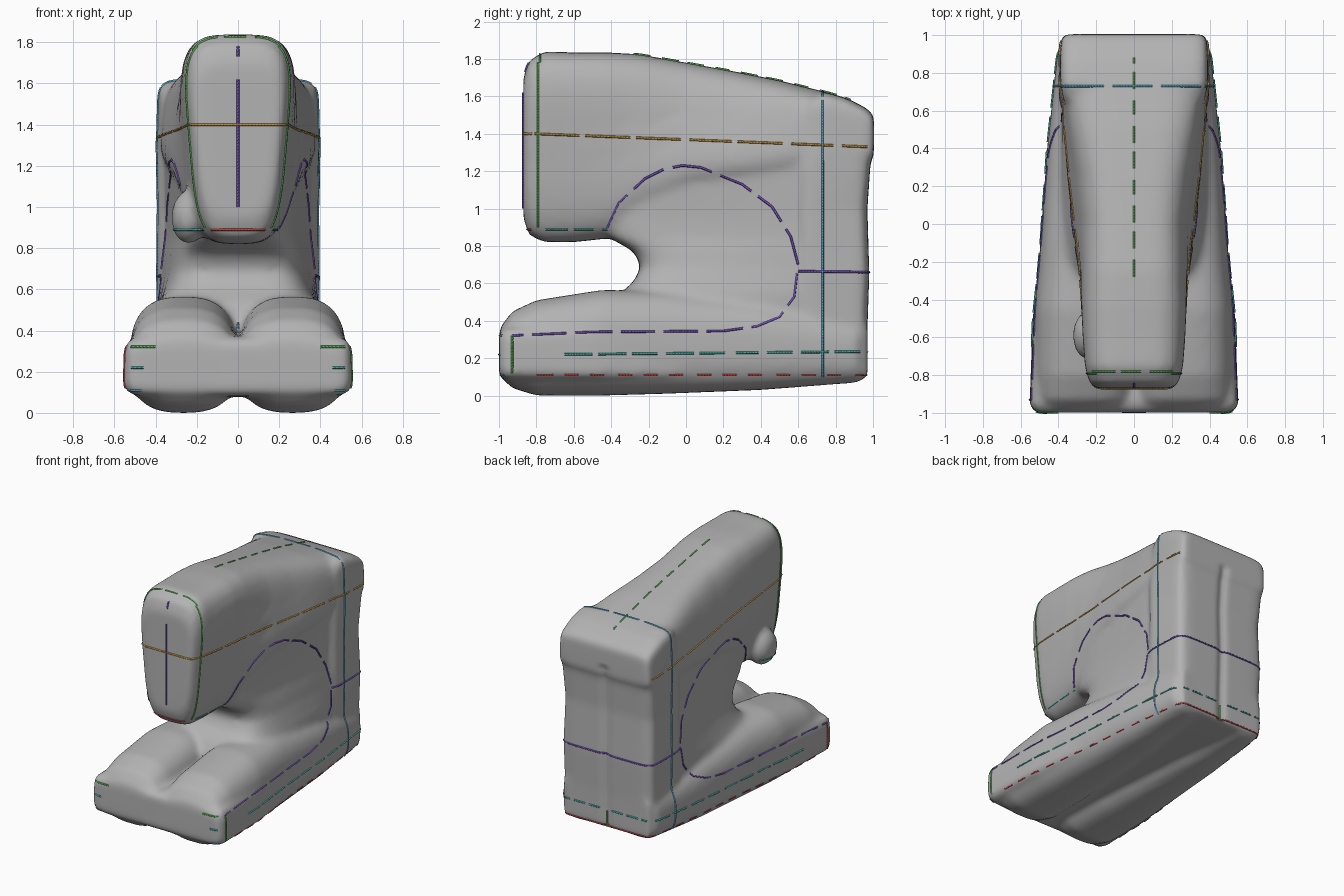
import bpy, bmesh, math
from mathutils import Vector
from mathutils.bvhtree import BVHTree

cube = bpy.data.objects.get("Cube")
if cube:
    bpy.data.objects.remove(cube, do_unlink=True)


def material(name, r, g, b):
    m = bpy.data.materials.new(name)
    m.use_nodes = True
    m.diffuse_color = (r, g, b, 1)
    m.node_tree.nodes["Principled BSDF"].inputs["Base Color"].default_value = (r, g, b, 1)
    return m


GREY = material("stone grey", 0.45, 0.45, 0.45)
GREEN = material("green line", 0.09, 0.42, 0.08)
PURPLE = material("purple line", 0.18, 0.08, 0.52)
ORANGE = material("orange line", 0.55, 0.3, 0.05)
TEAL = material("teal line", 0.06, 0.45, 0.38)
BLUE = material("blue line", 0.09, 0.4, 0.6)
RED = material("red line", 0.6, 0.06, 0.06)


def oval(power, count=48):
    """Unit rounded-rectangle outline."""
    out = []
    for i in range(count):
        a = 2 * math.pi * i / count
        c, s = math.cos(a), math.sin(a)
        out.append((math.copysign(abs(c) ** (2 / power), c),
                    math.copysign(abs(s) ** (2 / power), s)))
    return out


def skin(bm, rings):
    """Close a stack of rings into a solid."""
    loops = [[bm.verts.new(p) for p in ring] for ring in rings]
    n = len(loops[0])
    for a, b in zip(loops, loops[1:]):
        for i in range(n):
            bm.faces.new((a[i], a[(i + 1) % n], b[(i + 1) % n], b[i]))
    bm.faces.new(loops[0])
    bm.faces.new(loops[-1])


def loft_y(bm, sections, power, cx=0):
    """Sections: y, bottom z, top z, half width low, half width high."""
    rings = []
    for y, z0, z1, w0, w1 in sections:
        rings.append([(cx + u * (w0 + (w1 - w0) * (v + 1) / 2), y,
                       z0 + (z1 - z0) * (v + 1) / 2) for u, v in oval(power)])
    skin(bm, rings)


def loft_z(bm, sections, power):
    """Sections: z, front y, back y, half width front, half width back."""
    rings = []
    for z, y0, y1, w0, w1 in sections:
        rings.append([(u * (w0 + (w1 - w0) * (v + 1) / 2),
                       y0 + (y1 - y0) * (v + 1) / 2, z) for u, v in oval(power)])
    skin(bm, rings)


bm = bmesh.new()

# Flat foot slab, wide at the front
loft_y(bm, [(-1.0, .1, .34, .52, .52), (-.96, .08, .37, .555, .55),
            (-.5, .08, .37, .54, .53), (-.2, .08, .39, .505, .5),
            (.2, .08, .4, .455, .45), (.45, .08, .4, .405, .4),
            (.75, .08, .4, .39, .385), (.97, .09, .4, .37, .37)], 9)

# Twin rounded lobes of the foot, with swelling underside
for side in (-1, 1):
    loft_y(bm, [(-.99, .1, .37, .22, .22), (-.93, .04, .45, .25, .25),
                (-.8, 0, .51, .265, .255), (-.45, 0, .565, .265, .255),
                (-.1, .01, .56, .24, .22), (.4, .03, .5, .2, .19),
                (.92, .07, .4, .14, .14)], 2.7, side * .265)

# Web that joins foot and arm
loft_z(bm, [(.25, -.4, .9, .4, .38), (.45, -.42, .9, .39, .38),
            (.54, -.36, .9, .37, .39), (.61, -.28, .9, .34, .39),
            (.69, -.24, .9, .31, .39), (.77, -.28, .9, .29, .39),
            (.85, -.42, .9, .25, .39), (.95, -.46, .9, .24, .39),
            (1.2, -.4, .9, .26, .39), (1.4, 0, .9, .3, .39)], 5)

# Upright back column with its square shoulder
loft_z(bm, [(.1, .6, .965, .39, .375), (.35, .6, .97, .39, .38),
            (.65, .6, .98, .395, .385), (1.0, .6, .97, .395, .375),
            (1.22, .6, .985, .395, .39), (1.34, .64, 1.005, .395, .395)], 9)
loft_y(bm, [(.66, 1.2, 1.6, .39, .37), (.74, 1.2, 1.625, .395, .39),
            (.86, 1.2, 1.59, .395, .39), (.96, 1.22, 1.54, .395, .385),
            (1.005, 1.28, 1.5, .38, .37)], 8)

# Overhanging arm, narrow in front with a rounded crown behind
loft_y(bm, [(-.87, .95, 1.7, .16, .23), (-.84, .86, 1.79, .18, .26),
            (-.76, .82, 1.84, .2, .285), (-.6, .82, 1.835, .22, .295),
            (-.42, .84, 1.835, .25, .295), (-.25, .95, 1.825, .3, .275),
            (0, 1.08, 1.78, .36, .25), (.25, 1.12, 1.735, .39, .27),
            (.5, 1.15, 1.685, .4, .32), (.8, 1.2, 1.61, .39, .38)], 4)

# Small lump beside the arm's lower edge
lump = bmesh.ops.create_uvsphere(bm, u_segments=20, v_segments=12, radius=1)["verts"]
for v in lump:
    v.co = (-.24 + v.co.x * .085, -.59 + v.co.y * .13, .95 + v.co.z * .13)

bmesh.ops.recalc_face_normals(bm, faces=bm.faces)
mesh = bpy.data.meshes.new("body")
bm.to_mesh(mesh)
bm.free()
mesh.materials.append(GREY)
body = bpy.data.objects.new("body", mesh)
bpy.context.collection.objects.link(body)

# Fuse the volumes and soften the joins
fuse = body.modifiers.new("fuse", "REMESH")
fuse.mode = "VOXEL"
fuse.voxel_size = .022
soft = body.modifiers.new("soften", "SMOOTH")
soft.factor = .5
soft.iterations = 7
bpy.context.view_layer.objects.active = body
body.select_set(True)
for name in ("fuse", "soften"):
    bpy.ops.object.modifier_apply(modifier=name)

# Shallow crease down the middle of the back
for v in body.data.vertices:
    if v.co.y > .85 and .1 < v.co.z < 1.35:
        v.co.y -= .02 * math.exp(-(v.co.x / .03) ** 2)
bpy.ops.object.shade_smooth_by_angle(angle=math.radians(40))
tree = BVHTree.FromPolygons([v.co.copy() for v in body.data.vertices],
                            [tuple(p.vertices) for p in body.data.polygons])


def seam(name, mat, axis, sign, points, dash=0, gap=.03):
    """Lay a thin line on the body, projected along one axis."""
    path = []
    for a, b in zip(points, points[1:]):
        a, b = Vector(a), Vector(b)
        steps = max(1, int((b - a).length / .015))
        path += [a.lerp(b, i / steps) for i in range(steps)]
    path.append(Vector(points[-1]))
    pieces, run = [], []
    for i, p in enumerate(path):
        start = list(p)
        start.insert(axis, 3 * sign)
        ray = Vector((0, 0, 0))
        ray[axis] = -sign
        hit = tree.ray_cast(Vector(start), ray)[0]
        off = dash and (i * .015) % (dash + gap) > dash
        if hit is None or off or (run and (hit - run[-1]).length > .1):
            pieces.append(run)
            run = []
        if hit is not None and not off:
            run.append(hit)
    pieces.append(run)
    curve = bpy.data.curves.new(name, "CURVE")
    curve.dimensions = "3D"
    curve.bevel_depth = .0065
    curve.bevel_resolution = 0
    curve.materials.append(mat)
    for piece in pieces:
        if len(piece) > 1:
            line = curve.splines.new("POLY")
            line.points.add(len(piece) - 1)
            for pt, co in zip(line.points, piece):
                pt.co = (*co, 1)
    bpy.context.collection.objects.link(bpy.data.objects.new(name, curve))


# Lines on both flanks
arch = [(-.42, .9), (-.36, 1.03), (-.22, 1.16), (-.12, 1.21), (-.02, 1.23), (.08, 1.22),
        (.3, 1.13), (.46, 1.01), (.56, .85), (.6, .7), (.58, .53), (.5, .42), (.38, .37),
        (.2, .345), (-.5, .34), (-.93, .32)]
for label, s in (("left", 1), ("right", -1)):
    seam(label + "_arch_line", PURPLE, 0, s, arch, .2)
    seam(label + "_arch_link", PURPLE, 0, s, [(.6, .665), (.96, .66)])
    seam(label + "_arm_line", ORANGE, 0, s, [(-.81, 1.4), (.97, 1.33)], .25, .02)
    seam(label + "_column_line", BLUE, 0, s, [(.73, .1), (.73, 1.58)])
    seam(label + "_foot_line", TEAL, 0, s, [(-.65, .22), (.93, .235)], .15)
    seam(label + "_foot_edge", RED, 0, s, [(-.8, .11), (.95, .11)], .09, .05)
    seam(label + "_arm_underline", TEAL, 0, s, [(-.75, .89), (-.42, .89)], .12)
    seam(label + "_face_edge", GREEN, 0, s, [(-.79, .9), (-.79, 1.78)])
    seam(label + "_toe_edge", GREEN if s > 0 else RED, 0, s, [(-.93, .12), (-.93, .32)])
    seam(label + "_toe_top", GREEN, 1, -1, [(s * .4, .32), (s * .52, .32)])
    seam(label + "_toe_mark", TEAL, 1, -1, [(s * .46, .22), (s * .52, .22)])
    seam(label + "_toe_low_mark", BLUE, 1, -1, [(s * .47, .11), (s * .52, .11)])
    seam(label + "_back_foot_line", TEAL, 1, 1, [(s * .05, .235), (s * .35, .235)], .09)

# Lines on the face, crown, foot and back
seam("face_cross_line", ORANGE, 1, -1, [(-.23, 1.4), (.23, 1.4)])
seam("face_middle_line", PURPLE, 1, -1, [(0, 1.0), (0, 1.62)])
seam("face_upper_mark", PURPLE, 1, -1, [(0, 1.73), (0, 1.78)])
seam("face_lower_line", RED, 1, -1, [(-.13, .89), (.13, .89)])
seam("face_top_line", GREEN, 2, 1, [(-.22, -.78), (.22, -.78)], .12)
seam("crown_line", GREEN, 2, 1, [(0, -.28), (0, .88)], .1, .04)
seam("shoulder_line", BLUE, 2, 1, [(-.37, .73), (.37, .73)], .22)
seam("groove_mark", BLUE, 1, -1, [(0, .37), (0, .44)])
seam("back_cross_line", PURPLE, 1, 1, [(-.37, .66), (.37, .66)])
seam("back_foot_middle", GREEN, 1, 1, [(0, .1), (0, .22)])
seam("back_foot_edge", RED, 1, 1, [(-.35, .11), (.35, .11)])
